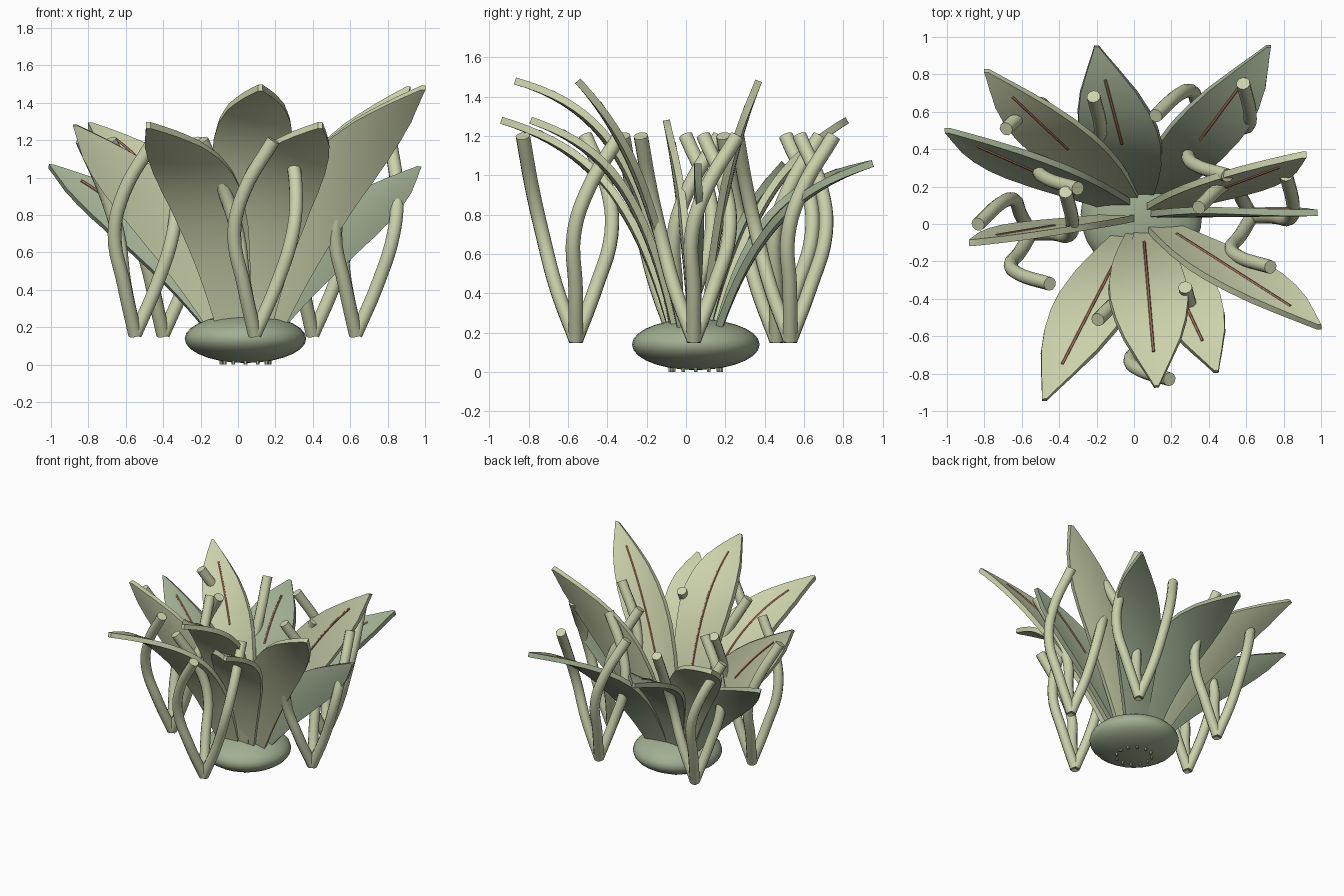
import bpy, bmesh, math
from mathutils import Vector, Matrix

if "Cube" in bpy.data.objects:
    bpy.data.objects.remove(bpy.data.objects["Cube"])

CENTRE = Vector((0.04, 0.05, 0))


def material(name, rgb):
    m = bpy.data.materials.new(name)
    m.use_nodes = True
    m.diffuse_color = (*rgb, 1)
    m.node_tree.nodes["Principled BSDF"].inputs["Base Color"].default_value = (*rgb, 1)
    return m


PALE = material("pale olive", (0.60, 0.64, 0.41))
SAGE = material("sage green", (0.36, 0.43, 0.29))
BROWN = material("vein brown", (0.46, 0.22, 0.13))


def smooth(obj, angle=40):
    bpy.ops.object.select_all(action='DESELECT')
    obj.select_set(True)
    bpy.context.view_layer.objects.active = obj
    bpy.ops.object.shade_smooth_by_angle(angle=math.radians(angle))


def add_mesh(name, bm, mat):
    bmesh.ops.recalc_face_normals(bm, faces=bm.faces)
    me = bpy.data.meshes.new(name)
    bm.to_mesh(me)
    bm.free()
    me.materials.append(mat)
    obj = bpy.data.objects.new(name, me)
    bpy.context.collection.objects.link(obj)
    smooth(obj)


def add_tube(name, points, radius, mat, sides=2):
    cu = bpy.data.curves.new(name, 'CURVE')
    cu.dimensions = '3D'
    cu.bevel_depth, cu.bevel_resolution = radius, sides
    cu.resolution_u, cu.use_fill_caps = 5, True
    sp = cu.splines.new('BEZIER')
    sp.bezier_points.add(len(points) - 1)
    for bp, p in zip(sp.bezier_points, points):
        bp.co = p
        bp.handle_left_type = bp.handle_right_type = 'AUTO'
    cu.materials.append(mat)
    obj = bpy.data.objects.new(name, cu)
    bpy.context.collection.objects.link(obj)
    bpy.ops.object.select_all(action='DESELECT')
    obj.select_set(True)
    bpy.context.view_layer.objects.active = obj
    bpy.ops.object.convert(target='MESH')
    smooth(bpy.context.view_layer.objects.active)


# Rounded base bulb
bm = bmesh.new()
bmesh.ops.create_uvsphere(bm, u_segments=28, v_segments=14, radius=1)
bmesh.ops.transform(bm, verts=bm.verts, matrix=Matrix.Translation(CENTRE + Vector((0, 0, 0.139)))
                    @ Matrix.Diagonal((0.325, 0.325, 0.13, 1)))
add_mesh("base_bulb", bm, SAGE)

# Leaf shape: arched spine and half width along the length
ARCH = [Vector(p) for p in ((0.12, 0), (0.27, 0.62), (0.5, 0.9), (1, 1))]
WIDTH = [(0, 0.09), (0.2, 0.145), (0.35, 0.185), (0.5, 0.21), (0.6, 0.21), (0.7, 0.19),
         (0.8, 0.15), (0.9, 0.085), (1, 0.012)]
THICKNESS = 0.036


def half_width(t):
    for (a, wa), (b, wb) in zip(WIDTH, WIDTH[1:]):
        if t <= b:
            return wa + (wb - wa) * (t - a) / (b - a)
    return WIDTH[-1][1]


def spine(t, tip):
    """Leaves bend only across their faces, so sideways ones run straighter."""
    s = 1 - t
    flat = Vector((tip.x, tip.y, 0)) - CENTRE
    straight = 0.65 * flat.normalized().x ** 2
    p = ARCH[0] * s**3 + ARCH[1] * 3 * s * s * t + ARCH[2] * 3 * s * t * t + ARCH[3] * t**3
    p = p.lerp(ARCH[0].lerp(ARCH[3], t), straight)
    return CENTRE + flat * p.x + Vector((0, 0, 0.19 + (tip.z - 0.19) * p.y))


def inner_normal(t, tip):
    tangent = spine(t + 0.01, tip) - spine(t - 0.01, tip)
    normal = tangent.cross(Vector((1, 0, 0))).normalized()
    return normal if tip.y < 0.1 else -normal


def add_leaf(tip, mat):
    tip = Vector(tip)
    bm = bmesh.new()
    rows, cols = 20, 8
    grid = []
    for i in range(rows + 1):
        t = i / rows
        normal = inner_normal(t, tip)
        w = half_width(t)
        row = []
        for j in range(cols + 1):
            u = 2 * j / cols - 1
            offset = Vector((u * w, 0, 0)) + normal * 0.4 * (w * u) ** 2
            row.append(bm.verts.new(spine(t, tip) + offset))
        grid.append(row)
    for a, b in zip(grid, grid[1:]):
        for j in range(cols):
            bm.faces.new((a[j], a[j + 1], b[j + 1], b[j]))
    bmesh.ops.recalc_face_normals(bm, faces=bm.faces)
    # give the blade an even thickness about its middle
    bm.normal_update()
    for v in bm.verts:
        v.co += v.normal * THICKNESS / 2
    bmesh.ops.solidify(bm, geom=bm.faces[:], thickness=THICKNESS)
    add_mesh("leaf", bm, mat)
    # thin midrib on the inner face, shorter on the rear leaves
    start = 0.12 if tip.y < -0.2 else 0.5
    rib = []
    for k in range(9):
        t = start + (0.86 - start) * k / 8
        rib.append(spine(t, tip) + inner_normal(t, tip) * THICKNESS / 2)
    add_tube("leaf_vein", rib, 0.008, BROWN, 1)


TALL, MIDDLE, LOW = 1.48, 1.28, 1.06
for x, y in ((0.12, -0.87), (0.99, -0.55), (0.91, 0.37)):
    add_leaf((x, y, TALL), PALE)
for x, y in ((-0.48, -0.94), (0.44, -0.79), (-0.79, 0.82), (-0.87, -0.1)):
    add_leaf((x, y, MIDDLE), PALE)
for x, y in ((-0.2, 0.95), (0.72, 0.95), (-1.0, 0.5), (0.97, 0.06)):
    add_leaf((x, y, LOW), SAGE)

# Clusters of three swirling stems
STEM = [Vector(p) for p in ((0, 0, 0.16), (-0.06, -0.1, 0.43), (-0.11, -0.17, 0.7),
                            (-0.06, -0.22, 0.92), (0.1, -0.27, 1.2))]
for x, y in ((0.09, -0.56), (-0.55, -0.05), (0.63, 0.04), (-0.4, 0.46), (0.4, 0.53)):
    for k in range(3):
        turn = Matrix.Rotation(math.radians(120 * k), 3, 'Z')
        add_tube("stem", [turn @ p + Vector((x, y, 0)) for p in STEM], 0.037, PALE, 3)

# Small root nubs under the bulb
for k in range(12):
    a = math.tau * k / 12
    p = CENTRE + Vector((0.13 * math.cos(a), 0.13 * math.sin(a), 0))
    add_tube("root_nub", [p, p + Vector((0, 0, 0.04))], 0.01, SAGE, 1)
